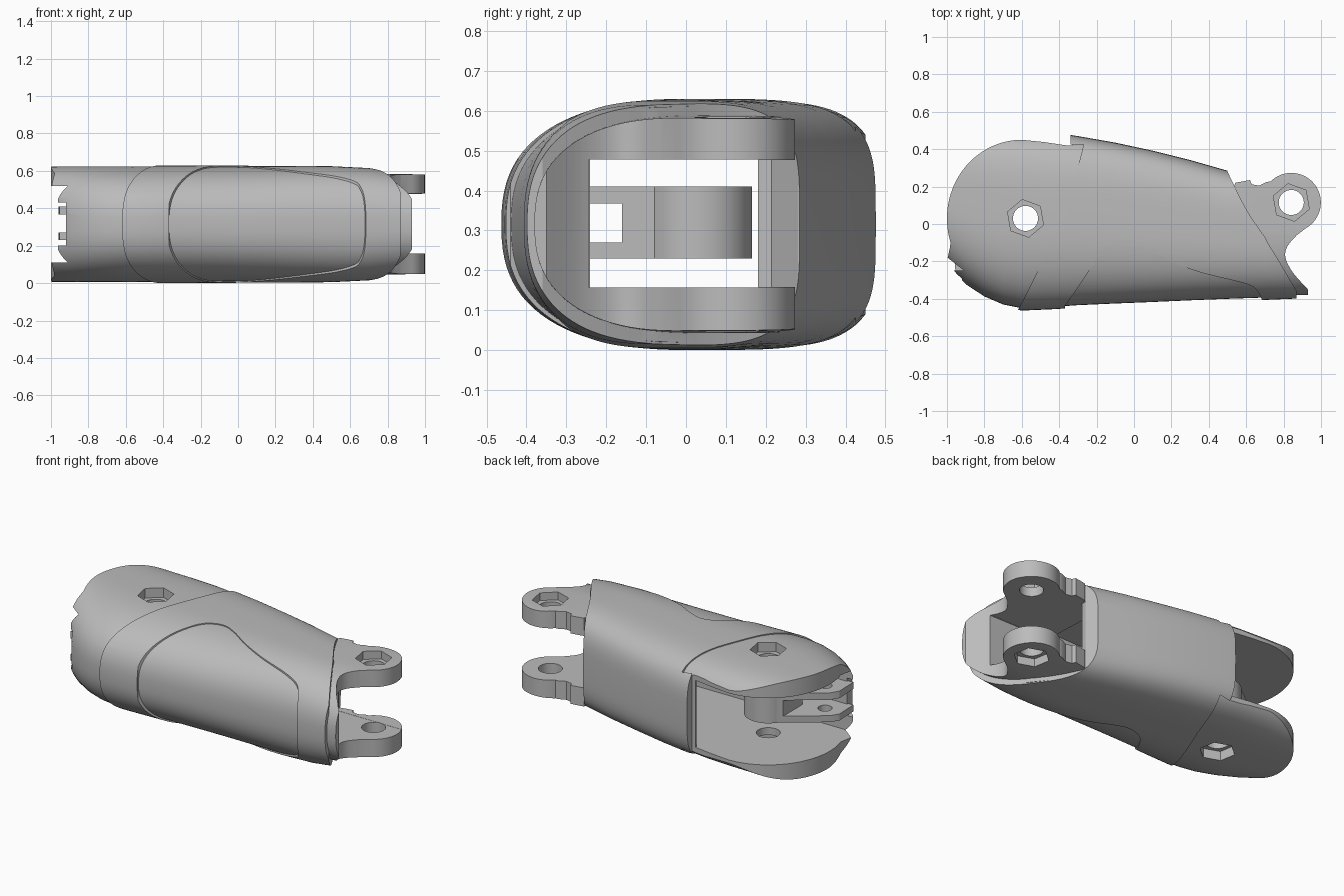
import bpy, bmesh, math
from mathutils import Vector

cube = bpy.data.objects.get("Cube")
if cube:
    bpy.data.objects.remove(cube)

MID = 0.315  # height of the mirror plane

grey = bpy.data.materials.new("plain grey")
grey.use_nodes = True
grey.diffuse_color = (0.5, 0.5, 0.5, 1)
grey.node_tree.nodes["Principled BSDF"].inputs["Base Color"].default_value = (0.5, 0.5, 0.5, 1)


def make_object(name, bm):
    bmesh.ops.recalc_face_normals(bm, faces=bm.faces)
    mesh = bpy.data.meshes.new(name)
    bm.to_mesh(mesh)
    bm.free()
    mesh.materials.append(grey)
    obj = bpy.data.objects.new(name, mesh)
    bpy.context.collection.objects.link(obj)
    return obj


def prism(name, outline, z0, z1):
    """Upright solid over a plan outline."""
    bm = bmesh.new()
    face = bm.faces.new([bm.verts.new((x, y, z0)) for x, y in outline])
    up = bmesh.ops.extrude_face_region(bm, geom=[face])["geom"]
    bmesh.ops.translate(bm, vec=(0, 0, z1 - z0), verts=[v for v in up if isinstance(v, bmesh.types.BMVert)])
    return make_object(name, bm)


def arc(cx, cy, rx, ry, start, end, steps):
    angles = [math.radians(start + (end - start) * i / steps) for i in range(steps + 1)]
    return [(cx + rx * math.cos(a), cy + ry * math.sin(a)) for a in angles]


def disc(name, centre, radius, z0, z1, sides=40, turn=0):
    return prism(name, arc(*centre, radius, radius, turn, turn + 360, sides)[:-1], z0, z1)


def smooth(points, steps=6):
    """Rounded path through the given points."""
    p = [Vector(q) for q in [points[0]] + points + [points[-1]]]
    out = []
    for a, b, c, d in zip(p, p[1:], p[2:], p[3:]):
        for i in range(steps):
            t = i / steps
            q = b + (c - a) * t / 2 + (a - 2.5 * b + 2 * c - d / 2) * t * t + (1.5 * (b - c) + (d - a) / 2) * t ** 3
            out.append(tuple(q))
    return out + [points[-1]]


def loft(name, stations, inset_y, inset_z, back_power, sides=96):
    """Skin of sections: round on the front, squarer on the back."""
    bm = bmesh.new()
    rings = []
    for x, y0, y1, half in stations:
        mid, ring = (y0 + y1) / 2, []
        for i in range(sides):
            a = 2 * math.pi * i / sides
            c, s = math.cos(a), math.sin(a)
            power = back_power if c > 0 else 2.5
            y = math.copysign(abs(c) ** (2 / power), c) * ((y1 - y0) / 2 - inset_y)
            z = math.copysign(abs(s) ** (2 / power), s) * (half - inset_z)
            ring.append(bm.verts.new((x, mid + y, MID + z)))
        rings.append(ring)
    for r, q in zip(rings, rings[1:]):
        for i in range(sides):
            j = (i + 1) % sides
            bm.faces.new((r[i], r[j], q[j], q[i]))
    bm.faces.new(rings[0])
    bm.faces.new(rings[-1])
    return make_object(name, bm)


def combine(target, operation, *tools):
    for tool in tools:
        mod = target.modifiers.new("cut", "BOOLEAN")
        mod.operation, mod.solver, mod.object = operation, "EXACT", tool
        bpy.context.view_layer.update()
        result = target.evaluated_get(bpy.context.evaluated_depsgraph_get())
        mesh = bpy.data.meshes.new_from_object(result)
        target.modifiers.clear()
        target.data = mesh
        bpy.data.objects.remove(tool)
    return target


# Main tapered form: x, front y, back y, half height
form = [(-1.1, -0.2, 0.5, 0.312), (-1.0, -0.25, 0.5, 0.314), (-0.9, -0.335, 0.5, 0.315),
        (-0.8, -0.4, 0.5, 0.315), (-0.7, -0.443, 0.5, 0.315), (-0.6, -0.463, 0.5, 0.315),
        (-0.42, -0.455, 0.488, 0.315), (-0.3, -0.447, 0.47, 0.315),
        (-0.1, -0.438, 0.435, 0.314), (0.1, -0.43, 0.392, 0.312), (0.3, -0.421, 0.342, 0.312),
        (0.5, -0.413, 0.285, 0.31), (0.7, -0.406, 0.24, 0.3), (0.95, -0.395, 0.2, 0.265)]

# Inner body with the round fork cheeks
body_plan = (arc(-0.6, 0.03, 0.4, 0.42, 90, 198, 36)
             + [(-0.985, -0.13), (-1, -0.2)]
             + smooth([(-0.985, -0.22), (-0.9, -0.32), (-0.8, -0.39), (-0.7, -0.435), (-0.6, -0.455)])
             + [(-0.5, -0.6), (0.8, -0.6), (0.84, -0.34), (0.7, -0.07), (0.56, 0.13), (0.47, 0.28),
                (0.46, 0.6), (-0.33, 0.6), (-0.33, 0.42), (-0.36, 0.42), (-0.48, 0.438)])
shell = combine(loft("segment_shell", form, 0.013, 0.006, 4), "INTERSECT", prism("body_plan", body_plan, -1, 2))

# Proud sleeve with the recessed front panel
sleeve_plan = ([(-0.34, 0.6), (-0.34, 0.425), (-0.27, 0.425)]
               + smooth([(-0.28, 0.38), (-0.33, 0.2), (-0.4, 0.02), (-0.5, -0.22), (-0.62, -0.46)])
               + [(-0.62, -0.6), (0.87, -0.6)]
               + smooth([(0.87, -0.36), (0.74, -0.14), (0.6, 0.08), (0.5, 0.28)]) + [(0.5, 0.6)])
panel_plan = ([(-0.36, -0.6)]
              + smooth([(-0.37, -0.44), (-0.3, -0.34), (-0.22, -0.22), (-0.14, -0.12), (-0.04, -0.085),
                        (0.06, -0.12), (0.18, -0.19), (0.35, -0.257), (0.6, -0.32), (0.66, -0.36), (0.69, -0.42)])
              + [(0.69, -0.6)])
sleeve = combine(loft("sleeve", form, 0, 0, 4), "INTERSECT", prism("sleeve_plan", sleeve_plan, -1, 2))
combine(sleeve, "DIFFERENCE", prism("panel_plan", panel_plan, -1, 2))

# Narrower far end carrying the two hinge lugs
core_form = [(0.3, -0.38, 0.42, 0.273), (0.6, -0.38, 0.42, 0.273), (1.1, -0.38, 0.42, 0.264)]
core_plan = ([(0.53, 0.16), (0.54, 0.22), (0.62, 0.235), (0.63, 0.212), (0.67, 0.205), (0.71, 0.225)]
             + arc(0.841, 0.115, 0.158, 0.158, 135, -60, 32)
             + smooth([(0.87, -0.06), (0.82, -0.12), (0.81, -0.18), (0.85, -0.26), (0.93, -0.35)])
             + [(0.93, -0.6), (0.75, -0.6), (0.8, -0.3)])
core = combine(loft("hinge_end", core_form, 0, 0, 5), "INTERSECT", prism("core_plan", core_plan, -1, 2))
combine(shell, "UNION", sleeve, core)

# Deep fork cavity, passage through the far wall and gap between the lugs
slot = [(-1.2, -0.25), (0.42, -0.242), (0.4, 0.24), (-0.1, 0.375), (-0.358, 0.41), (-0.358, 0.7), (-1.2, 0.7)]
passage = [(0.2, -0.241), (1.2, -0.241), (1.2, 0.18), (0.2, 0.18)]
gap = [(0.6, -0.245), (1.2, -0.245), (1.2, 0.5), (0.62, 0.5), (0.53, 0.21), (0.53, 0.1)]
end_notch = [(-1.2, -0.5), (-0.92, -0.5), (-0.92, 0.5), (-1.2, 0.5)]
combine(shell, "DIFFERENCE",
        prism("slot", slot, 0.11, 0.52), prism("passage", passage, 0.157, 0.478),
        prism("gap", gap, 0.158, 0.477), prism("end_notch", end_notch, 0.2, 0.43))

# Pin holes with hexagonal nut pockets on both faces
KNUCKLE, LUG = (-0.58, 0.03), (0.841, 0.115)
for centre, depth in ((KNUCKLE, 0.25), (LUG, 0.22)):
    combine(shell, "DIFFERENCE", disc("pin_hole", centre, 0.067, -1, 2),
            disc("top_pocket", centre, 0.102, MID + depth, 2, 6, 40),
            disc("bottom_pocket", centre, 0.102, -1, MID - depth, 6, 40))

# Inner tongue: hollow boss with two drilled plates
tongue = disc("tongue", KNUCKLE, 0.135, 0.23, 0.41)
plate = [(-0.5, -0.26), (-0.955, -0.26), (-0.96, -0.12), (-0.93, -0.07), (-0.66, 0.13), (-0.5, 0.03)]
combine(tongue, "UNION", prism("plate", plate, 0.23, 0.41))
plate_slot = [(-1.2, -0.4), (-0.4, -0.4), (-0.4, -0.16), (-0.62, -0.16), (-0.72, -0.1), (-0.72, 0.3), (-1.2, 0.3)]
combine(tongue, "DIFFERENCE", prism("plate_slot", plate_slot, 0.27, 0.367),
        disc("boss_hole", KNUCKLE, 0.067, -1, 2), disc("plate_hole", (-0.85, -0.135), 0.04, -1, 2))

# Smooth shading with crisp edges
for obj in (shell, tongue):
    bpy.ops.object.select_all(action="DESELECT")
    obj.select_set(True)
    bpy.context.view_layer.objects.active = obj
    bpy.ops.object.shade_smooth_by_angle(angle=math.radians(30))
